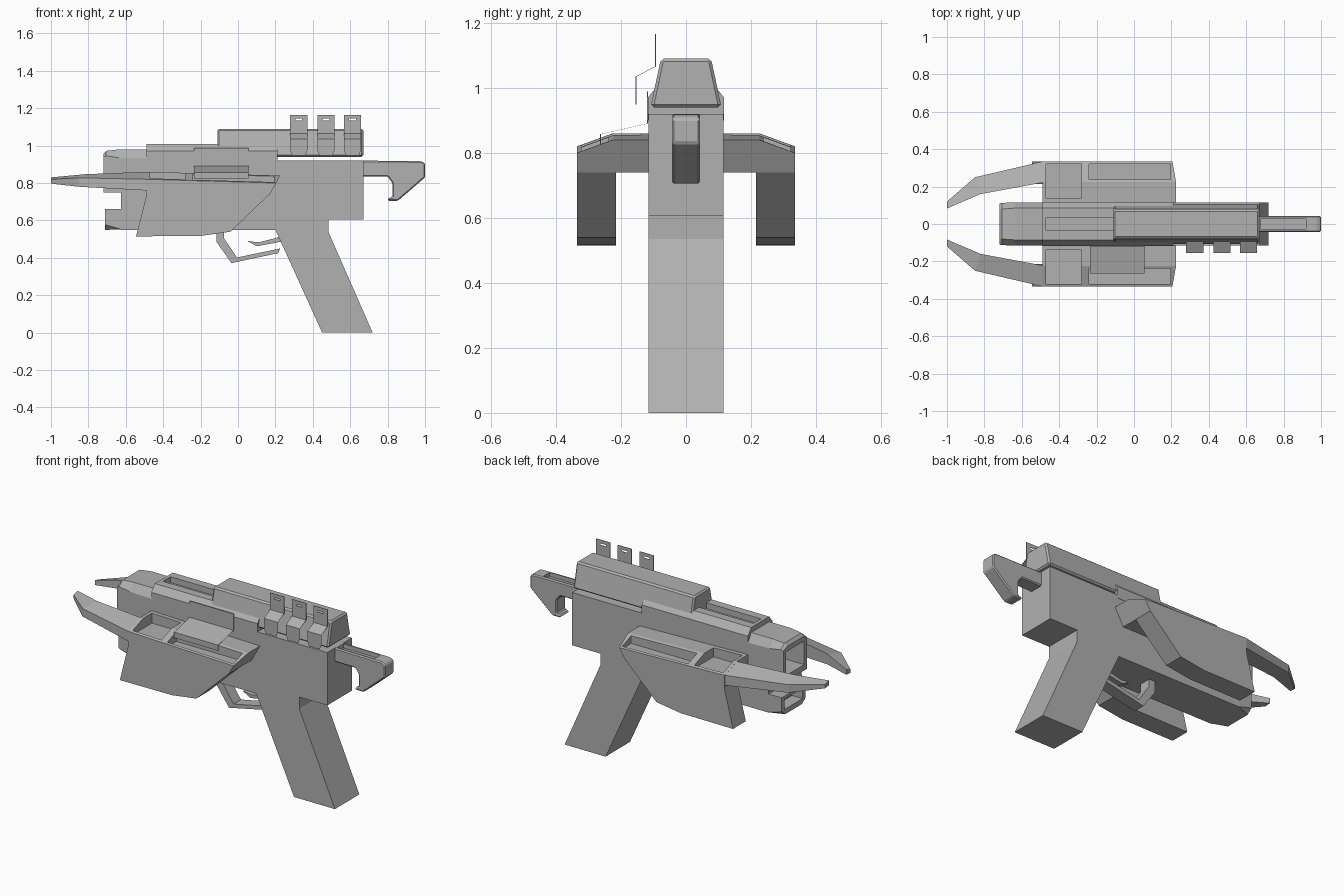
import bpy, bmesh

if "Cube" in bpy.data.objects:
    bpy.data.objects.remove(bpy.data.objects["Cube"])

grey = bpy.data.materials.new("gunmetal grey")
grey.diffuse_color = (0.44, 0.44, 0.44, 1)
grey.use_nodes = True
grey.node_tree.nodes["Principled BSDF"].inputs["Base Color"].default_value = grey.diffuse_color


def loft(name, rings):
    """Solid through a list of rings of 3D points."""
    bm = bmesh.new()
    vs = [[bm.verts.new(p) for p in r] for r in rings]
    n = len(vs[0])
    for a, b in zip(vs, vs[1:]):
        for i in range(n):
            bm.faces.new((a[i], a[(i + 1) % n], b[(i + 1) % n], b[i]))
    bm.faces.new(vs[0])
    bm.faces.new(vs[-1][::-1])
    bmesh.ops.recalc_face_normals(bm, faces=bm.faces[:])
    me = bpy.data.meshes.new(name)
    bm.to_mesh(me)
    bm.free()
    ob = bpy.data.objects.new(name, me)
    bpy.context.collection.objects.link(ob)
    me.materials.append(grey)
    return ob


def plate(name, profile, y0, y1):
    """Side profile (x, z) extruded across y."""
    return loft(name, [[(x, y, z) for x, z in profile] for y in (y0, y1)])


def box(name, x0, x1, y0, y1, z0, z1):
    return plate(name, [(x0, z0), (x1, z0), (x1, z1), (x0, z1)], y0, y1)


def section(x, half):
    """Symmetric cross-section at x from a half outline (y, z)."""
    return [(x, y, z) for y, z in half] + [(x, -y, z) for y, z in half[::-1]]


def apply(ob, kind, **props):
    m = ob.modifiers.new(kind.lower(), kind)
    for k, v in props.items():
        setattr(m, k, v)
    bpy.context.view_layer.objects.active = ob
    bpy.ops.object.modifier_apply(modifier=m.name)


def cut(ob, *dims):
    c = box("cutter", *dims)
    c.hide_render = True
    apply(ob, 'BOOLEAN', operation='DIFFERENCE', object=c)
    bpy.data.objects.remove(c)


def sheet(name, path, widths, xc, t=0.003):
    """Thin bent sheet following a (y, z) path."""
    return loft(name, [[(xc - w, y - t, z), (xc + w, y - t, z),
                        (xc + w, y, z), (xc - w, y, z)]
                       for (y, z), w in zip(path, widths)])


# receiver and grip
plate("receiver_and_grip", [(.45, 0), (.72, 0), (.485, .535), (.485, .605), (.67, .605),
                            (.67, .92), (-.49, .92), (-.49, .75), (-.625, .75),
                            (-.625, .55), (.20, .55)], -.115, .115)

# upper barrel with open square muzzle
barrel = loft("upper_barrel", [
    section(-.49, [(.115, .75), (.115, .93), (.085, .98)]),
    section(-.635, [(.115, .75), (.115, .935), (.085, .98)]),
    section(-.705, [(.113, .75), (.113, .945), (.08, .972)]),
    section(-.72, [(.11, .75), (.11, .94), (.075, .955)])])
cut(barrel, -.8, -.54, -.085, .085, .785, .925)

# lower barrel with open muzzle
lower = loft("lower_barrel", [
    section(-.625, [(.113, .551), (.115, .553), (.115, .66)]),
    section(-.71, [(.08, .55), (.112, .577), (.112, .66)])])
cut(lower, -.8, -.64, -.085, .085, .58, .642)

# raised top cover with a long slot
cover_half = [(.117, .90), (.117, .97), (.085, 1.01)]
cover = loft("top_cover", [section(x, cover_half) for x in (-.49, .21)])
cut(cover, -.47, -.05, -.035, .035, .975, 1.1)

# tapered upper housing
housing = loft("upper_housing", [
    section(x, [(.107, .94), (.107, .95), (.077, 1.09)]) for x in (-.11, .67)])
apply(housing, 'BEVEL', width=.01, segments=1, limit_method='ANGLE')

# side pods: slab with two pockets, hanging plate and front prong, mirrored
slab = loft("side_pods", [
    [(-.49, .11, .74), (-.49, .11, .86), (-.49, .225, .86), (-.49, .335, .82), (-.49, .335, .74)],
    [(.17, .11, .74), (.225, .11, .84), (.225, .225, .84), (.205, .335, .80), (.17, .335, .74)]])
cut(slab, -.47, -.28, .14, .32, .80, .9)
cut(slab, -.24, .195, .238, .322, .79, .9)
leg = plate("pod_side_plates", [(-.487, .745), (-.545, .515), (-.2, .517), (-.04, .54), (.172, .743)],
            .215, .335)
prong = loft("front_prongs", [
    [(-.485, .222, .76), (-.485, .222, .86), (-.485, .335, .82), (-.485, .335, .76)],
    [(-.82, .16, .785), (-.82, .16, .847), (-.85, .25, .828), (-.85, .25, .78)],
    [(-1, .083, .80), (-1, .083, .83), (-1, .12, .82), (-1, .12, .797)]])
for ob in (slab, leg, prong):
    apply(ob, 'MIRROR', use_axis=(False, True, False))

# trigger guard and trigger
plate("trigger_guard", [(-.115, .56), (-.115, .485), (-.035, .372), (.215, .425), (.225, .45),
                        (-.005, .402), (-.075, .505), (-.075, .56)], -.035, .035)
plate("trigger", [(.05, .49), (.10, .462), (.25, .49), (.25, .53), (.20, .505), (.11, .483)],
      -.025, .025)

# rear charging handle with a top groove
handle = plate("rear_handle", [(.66, .92), (.98, .917), (1, .905), (1, .83), (.855, .705),
                               (.80, .705), (.80, .718), (.825, .725), (.825, .80),
                               (.80, .835), (.66, .835)], -.043, .043)
apply(handle, 'BEVEL', width=.008, segments=1, limit_method='ANGLE')
cut(handle, .675, .92, -.028, .028, .895, 1)

# bent shield sheet on the front side
sheet("side_shield", [(-.117, .988), (-.117, .89), (-.262, .857), (-.262, .823)], [.145] * 4, -.09)

# three bent clips beside the housing, each with a small slot
for i, x in enumerate((.325, .47, .612)):
    clip = sheet(f"clip_{i + 1}", [(-.093, 1.165), (-.093, 1.065), (-.152, 1.035),
                                   (-.152, .975), (-.152, .948)], [.046, .046, .046, .046, .034], x)
    cut(clip, x - .018, x + .018, -.12, -.08, 1.134, 1.144)
